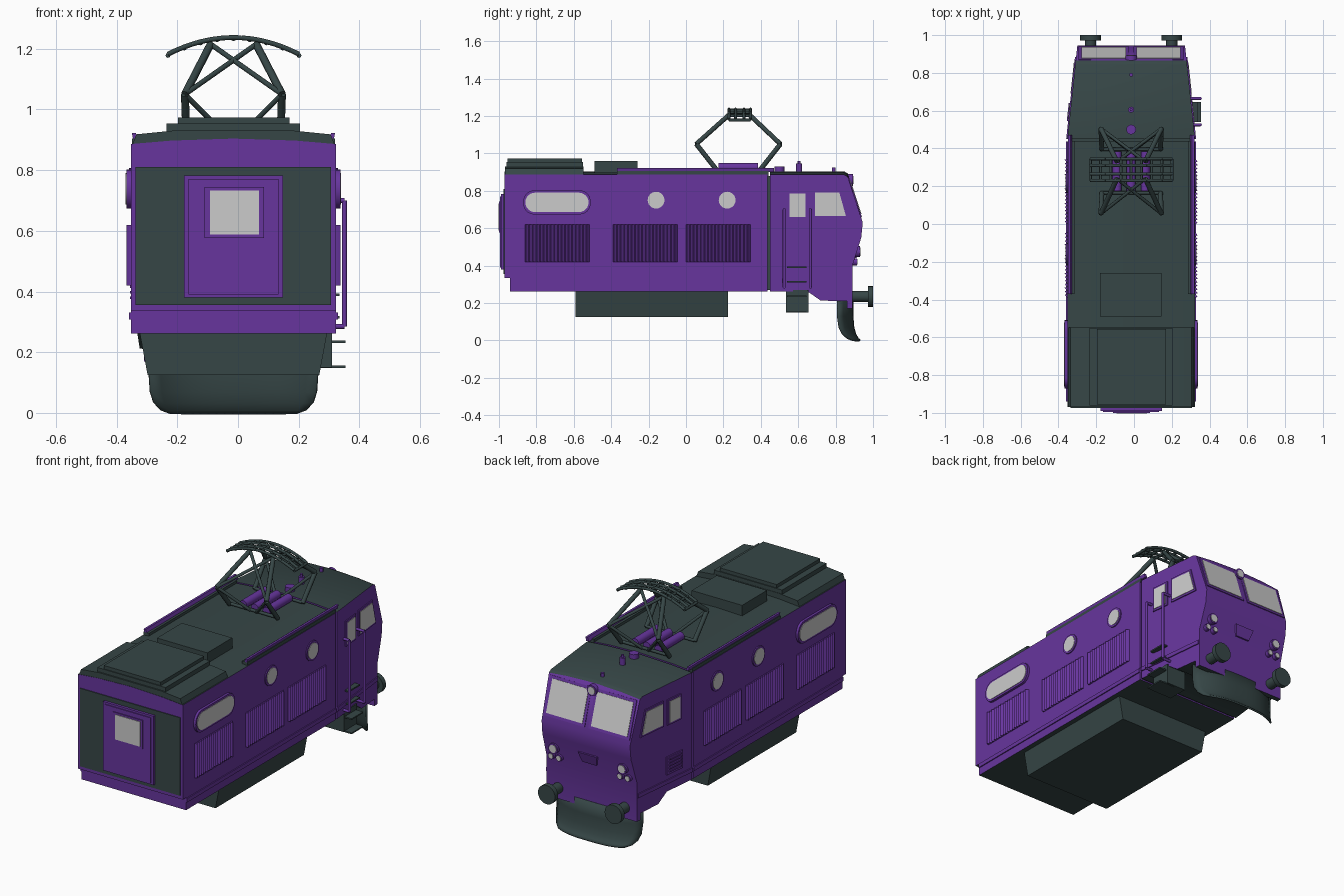
import bpy, bmesh, math
from mathutils import Vector, Matrix

if "Cube" in bpy.data.objects:
    bpy.data.objects.remove(bpy.data.objects["Cube"])

CX = -0.015      # body centre line
HW = 0.338       # body half width
made = []


def material(name, rgb):
    m = bpy.data.materials.new(name)
    m.use_nodes = True
    m.diffuse_color = (*rgb, 1)
    m.node_tree.nodes["Principled BSDF"].inputs["Base Color"].default_value = (*rgb, 1)
    return m


purple = material("purple paint", (0.135, 0.036, 0.34))
dark = material("dark grey green", (0.037, 0.062, 0.062))
glass = material("pale glass", (0.6, 0.6, 0.6))


def finish(name, bm, *mats):
    bmesh.ops.recalc_face_normals(bm, faces=bm.faces)
    me = bpy.data.meshes.new(name)
    bm.to_mesh(me)
    bm.free()
    for m in mats:
        me.materials.append(m)
    ob = bpy.data.objects.new(name, me)
    ob.location.x = CX
    bpy.context.collection.objects.link(ob)
    made.append(ob)
    return ob


def add_prism(bm, base, top):
    a = [bm.verts.new(p) for p in base]
    b = [bm.verts.new(p) for p in top]
    bm.faces.new(a)
    bm.faces.new(b)
    for i in range(len(a)):
        j = (i + 1) % len(a)
        bm.faces.new((a[i], a[j], b[j], b[i]))


def prism(name, pts, vec, mat):
    bm = bmesh.new()
    add_prism(bm, pts, [Vector(p) + Vector(vec) for p in pts])
    return finish(name, bm, mat)


def box(name, x, y, z, mat):
    pts = [(x[0], y[0], z[0]), (x[1], y[0], z[0]), (x[1], y[1], z[0]), (x[0], y[1], z[0])]
    return prism(name, pts, (0, 0, z[1] - z[0]), mat)


def rods(name, segments, r, mat, sides=12, r2=None):
    bm = bmesh.new()
    for a, b in segments:
        a, b = Vector(a), Vector(b)
        mtx = Matrix.Translation((a + b) / 2) @ (b - a).to_track_quat("Z", "Y").to_matrix().to_4x4()
        bmesh.ops.create_cone(bm, cap_ends=True, segments=sides, radius1=r,
                              radius2=r if r2 is None else r2, depth=(b - a).length, matrix=mtx)
    return finish(name, bm, mat)


def width(y):
    return HW - 0.053 * max(0, (y - 0.45) / 0.495)


def hull(name, profile):
    """Side profile spread across the width, with an arched dark roof and dark underside."""
    bm = bmesh.new()
    cols = [[bm.verts.new((u * width(y), y, z + (0.018 * (1 - u * u) if z > 0.87 else 0)))
             for y, z in profile] for u in (-1, -0.6, 0, 0.6, 1)]
    n = len(profile)
    for a, b in zip(cols, cols[1:]):
        for i in range(n):
            bm.faces.new((a[i], a[(i + 1) % n], b[(i + 1) % n], b[i]))
    bm.faces.new(cols[0])
    bm.faces.new(cols[-1])
    bmesh.ops.recalc_face_normals(bm, faces=bm.faces)
    for f in bm.faces:
        f.material_index = int(abs(f.normal.z) > 0.7)
    return finish(name, bm, purple, dark)


def side_plate(name, pts, s, depth, mat):
    bm = bmesh.new()
    add_prism(bm, *[[(s * (width(y) + d), y, z) for y, z in pts] for d in (-0.01, depth)])
    return finish(name, bm, mat)


def rect(y0, y1, z0, z1):
    return [(y0, z0), (y1, z0), (y1, z1), (y0, z1)]


def stadium(y0, y1, z, r, n=12):
    arc = lambda c, start: [(c + r * math.cos(start + math.pi * i / n),
                             z + r * math.sin(start + math.pi * i / n)) for i in range(n + 1)]
    left, right = arc(y0, math.pi / 2), arc(y1, -math.pi / 2)
    return left + right if y1 > y0 else left + right[1:-1]


def grow(pts, d):
    cy = sum(p[0] for p in pts) / len(pts)
    cz = sum(p[1] for p in pts) / len(pts)
    ry = max(abs(p[0] - cy) for p in pts)
    rz = max(abs(p[1] - cz) for p in pts)
    return [(cy + (y - cy) * (1 + d / ry), cz + (z - cz) * (1 + d / rz)) for y, z in pts]


# Body shell and cab
hull("main_body", [(-0.94, 0.262), (-0.94, 0.335), (-0.97, 0.335), (-0.97, 0.886), (0.437, 0.886), (0.437, 0.262)])
hull("cab", [(0.45, 0.262), (0.45, 0.886), (0.845, 0.886), (0.865, 0.875), (0.945, 0.63), (0.937, 0.55),
             (0.89, 0.40), (0.89, 0.17), (0.86, 0.17), (0.86, 0.21), (0.72, 0.213), (0.65, 0.262)])
box("cab_joint", (-HW + 0.012, HW - 0.012), (0.42, 0.47), (0.27, 0.88), dark)

# Side windows, grilles and trim
windows = {"oval_window": stadium(-0.807, -0.573, 0.738, 0.052),
           "round_window_rear": stadium(-0.16, -0.16, 0.75, 0.045),
           "round_window_front": stadium(0.22, 0.22, 0.75, 0.045),
           "door_window": rect(0.553, 0.638, 0.66, 0.785),
           "cab_window": [(0.69, 0.665), (0.855, 0.665), (0.82, 0.79), (0.69, 0.79)]}
for s, side in ((1, "left"), (-1, "right")):
    for name, pts in windows.items():
        d = 0.014 if name == "oval_window" else 0.006
        side_plate(f"{side}_{name}_rim", grow(pts, 0.012), s, d, purple)
        side_plate(f"{side}_{name}", pts, s, d + 0.003, glass)
    for k, y0 in enumerate((-0.86, -0.39, 0.0)):
        # louvre: a saw-tooth plan outline raised between bottom and top
        step = 0.345 / 18
        plan = [(s * (HW - 0.01), y0), (s * (HW - 0.01), y0 + 18 * step)]
        for i in reversed(range(18)):
            y = y0 + i * step
            far, near = (y + step, y) if s > 0 else (y + step * 0.75, y + step)
            peak = y + step * 0.25 if s > 0 else far
            plan += [(s * (HW + 0.001), y + step * 0.99), (s * (HW + 0.014), peak)]
        plan.append((s * (HW + 0.001), y0))
        prism(f"{side}_grille_{k}", [(x, y, 0.42) for x, y in plan], (0, 0, 0.2), purple)
    side_plate(f"{side}_sill_rail", rect(-0.94, 0.437, 0.308, 0.331), s, 0.006, purple)
    side_plate(f"{side}_cab_sill_rail", rect(0.45, 0.885, 0.308, 0.331), s, 0.006, purple)
    box(f"{side}_gutter_base", (s * 0.30, s * 0.335), (-0.37, 0.44), (0.88, 0.905), dark)
    prism(f"{side}_roof_rail", [(s * 0.312, -0.37, 0.9), (s * 0.33, -0.37, 0.9),
                                (s * 0.335, -0.37, 0.922), (s * 0.322, -0.37, 0.922)], (0, 0.84, 0), purple)

# Vent on one cab side
side_plate("cab_vent", rect(0.53, 0.655, 0.36, 0.465), -1, 0.006, purple)
for i in range(5):
    z = 0.375 + i * 0.018
    side_plate(f"cab_vent_slat_{i}", rect(0.545, 0.64, z, z + 0.009), -1, 0.013, purple)

# Rear end: dark panel, door and window
box("rear_panel", (-0.322, 0.322), (-0.975, -0.96), (0.355, 0.81), dark)
box("rear_door_frame", (-0.163, 0.163), (-0.99, -0.96), (0.38, 0.782), purple)
box("rear_door", (-0.148, 0.148), (-0.995, -0.96), (0.39, 0.77), purple)
box("rear_window_frame", (-0.095, 0.1), (-1.0, -0.96), (0.577, 0.744), purple)
box("rear_window", (-0.077, 0.085), (-1.003, -0.97), (0.588, 0.733), glass)

# Windscreen panes
slope = Vector((0, 0.08, -0.245))
normal = Vector((0, 0.245, 0.08)).normalized()
for s, side in ((1, "left"), (-1, "right")):
    for part, t0, t1, x0, x1, d, m in (("frame", 0.03, 0.88, 0.012, 0.278, 0.005, purple),
                                       ("glass", 0.09, 0.82, 0.028, 0.262, 0.008, glass)):
        pts = [Vector((s * x, 0.865, 0.875)) + slope * t for x, t in
               ((x0, t0), (x1, t0), (x1, t1), (x0, t1))]
        prism(f"{side}_windscreen_{part}", pts, normal * d, m)
    # Lamps and buffers
    for k, (x, z, r) in enumerate(((0.222, 0.475, 0.03), (0.197, 0.42, 0.019), (0.247, 0.42, 0.019))):
        y = 0.89 + (z - 0.4) * 0.31
        rods(f"{side}_lamp_rim_{k}", [((s * x, y - 0.03, z), (s * x, y + 0.018, z))], r, purple, 20)
        rods(f"{side}_lamp_{k}", [((s * x, y, z), (s * x, y + 0.021, z))], r * 0.75, glass, 20)
    rods(f"{side}_buffer_stem", [((s * 0.215, 0.88, 0.235), (s * 0.215, 0.98, 0.235))], 0.03, dark, 16)
    rods(f"{side}_buffer_head", [((s * 0.215, 0.972, 0.235), (s * 0.215, 1.0, 0.235))], 0.055, dark, 24)
rods("top_lamp_rim", [((0, 0.83, 0.858), (0, 0.892, 0.858))], 0.031, purple, 20)
rods("top_lamp", [((0, 0.86, 0.858), (0, 0.895, 0.858))], 0.022, glass, 20)
prism("nose_plate", [(-0.062, 0.9, 0.5), (0.062, 0.9, 0.5), (0.045, 0.88, 0.44), (-0.045, 0.88, 0.44)],
      (0, 0.032, 0), purple)

# Handrails, steps and underframe
for k, y in enumerate((0.525, 0.665)):
    x = 0.366
    rods(f"handrail_{k}", [((x, y, 0.285), (x, y, 0.7)), ((0.30, y, 0.285), (x, y, 0.285)),
                           ((0.30, y, 0.7), (x, y, 0.7))], 0.008, purple)
for k, (z, x) in enumerate(((0.39, 0.35), (0.315, 0.35), (0.235, 0.37), (0.152, 0.37))):
    box(f"step_{k}", (0.27, x), (0.54, 0.645), (z - 0.004, z + 0.004), dark)
box("step_box", (0.2, 0.325), (0.535, 0.655), (0.15, 0.27), dark)
prism("underfloor_tank", [(-0.31, -0.59, 0.27), (0.31, -0.59, 0.27), (0.283, -0.59, 0.125), (-0.283, -0.59, 0.125)],
      (0, 0.815, 0), dark)

# Curved plough
bm = bmesh.new()
rows = []
for y, z, w in ((0.895, 0.21, 0.28), (0.895, 0.13, 0.28), (0.9, 0.07, 0.276),
                (0.91, 0.035, 0.265), (0.922, 0.013, 0.245), (0.934, 0.003, 0.21)):
    rows.append([bm.verts.new((w * i / 8, y - 0.08 * abs(w * i / 8 / 0.28) ** 3, z)) for i in range(-8, 9)])
for a, b in zip(rows, rows[1:]):
    for i in range(16):
        bm.faces.new((a[i], a[i + 1], b[i + 1], b[i]))
plough = finish("plough", bm, dark)
plough.modifiers.new("thickness", "SOLIDIFY").thickness = 0.01

# Roof equipment
prism("roof_hatch_base", [(-0.335, -0.968, 0.88), (0.335, -0.968, 0.88), (0.32, -0.968, 0.918), (0.2, -0.968, 0.93),
                          (-0.2, -0.968, 0.93), (-0.32, -0.968, 0.918)], (0, 0.42, 0), dark)
box("roof_hatch_middle", (-0.22, 0.22), (-0.96, -0.55), (0.9, 0.953), dark)
box("roof_hatch_top", (-0.182, 0.185), (-0.955, -0.555), (0.95, 0.973), dark)
box("roof_box", (-0.165, 0.16), (-0.49, -0.26), (0.89, 0.96), dark)
for k, (y, r, z) in enumerate(((0.5, 0.026, 0.93), (0.605, 0.016, 0.945), (0.79, 0.01, 0.925))):
    rods(f"roof_knob_{k}", [((0, y, 0.89), (0, y, z))], r, purple, 14)
rods("roof_whistle", [((0, 0.605, 0.89), (0, 0.605, 0.96))], 0.008, purple)

# Pantograph
rods("pantograph_insulators", [((x, 0.175, 0.925), (x, 0.385, 0.925)) for x in (-0.075, 0, 0.075)], 0.024, purple)
arms, braces = [], []
for sy in (-1, 1):
    foot, knee, head = 0.28 + sy * 0.115, 0.28 + sy * 0.225, 0.285 + sy * 0.045
    for s in (-1, 1):
        arms += [((s * 0.155, foot, 0.91), (s * 0.16, knee, 1.05)), ((s * 0.16, knee, 1.05), (s * 0.075, head, 1.215))]
        braces += [((s * 0.16, knee, 1.05), (s * 0.02, foot, 0.91)), ((s * 0.16, knee, 1.05), (-s * 0.075, head, 1.215))]
    braces.append(((-0.155, foot, 0.915), (0.155, foot, 0.915)))
rods("pantograph_arms", arms, 0.013, dark, 8)
rods("pantograph_braces", braces, 0.009, dark, 8)
bow = lambda i: (i * 0.027, 1.237 - 0.055 * (i / 8) ** 2)
strips = []
for y in (0.23, 0.265, 0.31, 0.345):
    strips += [((bow(i)[0], y, bow(i)[1]), (bow(i + 1)[0], y, bow(i + 1)[1])) for i in range(-8, 8)]
strips += [((bow(i)[0], 0.23, bow(i)[1] - 0.004), (bow(i)[0], 0.345, bow(i)[1] - 0.004)) for i in range(-8, 9, 2)]
rods("pantograph_bow", strips, 0.008, dark, 8)

# Smooth the round parts, keep the edges sharp
bpy.ops.object.select_all(action="DESELECT")
for ob in made:
    ob.select_set(True)
bpy.context.view_layer.objects.active = made[0]
bpy.ops.object.shade_smooth_by_angle(angle=0.85)
